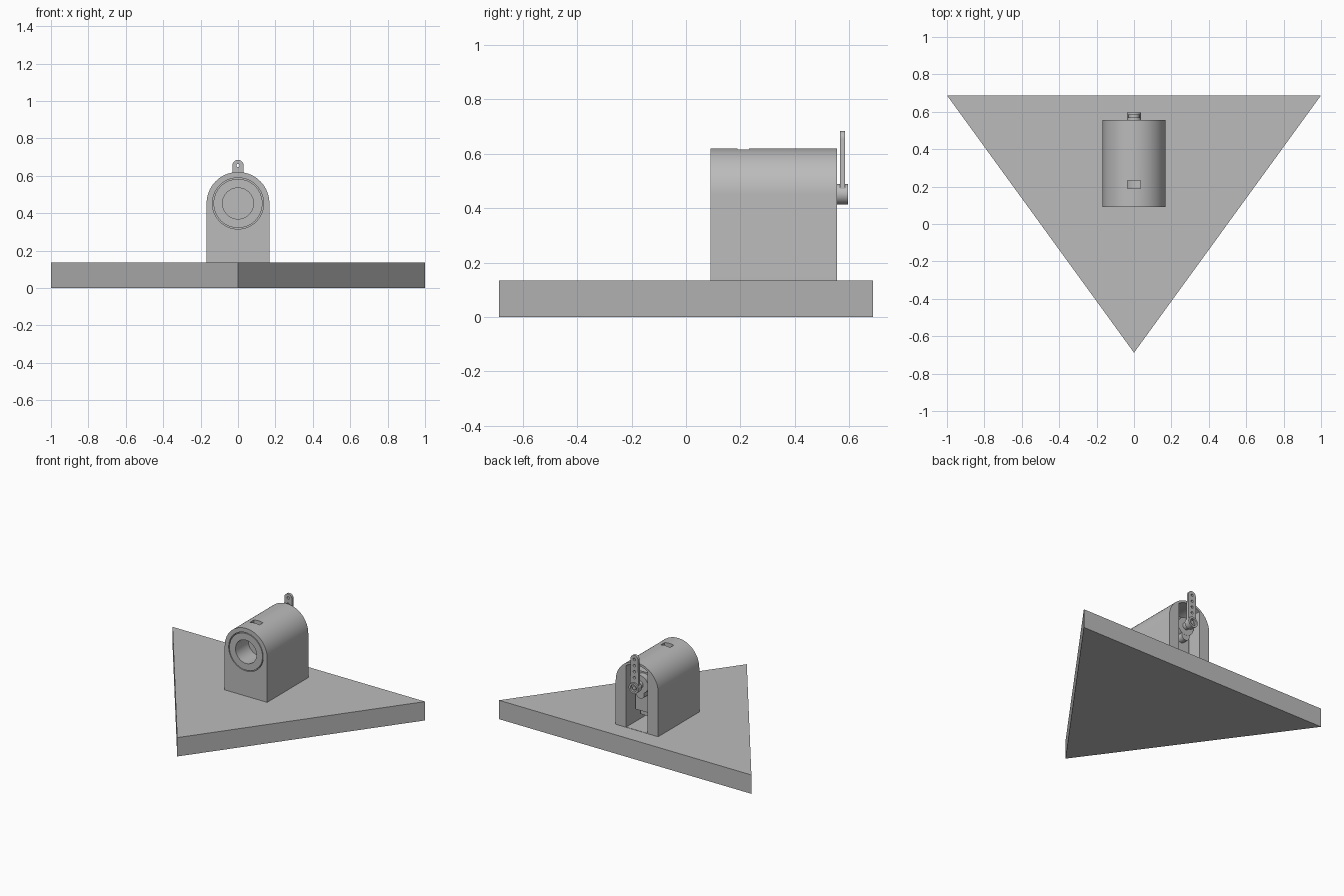
import bpy, bmesh, math
from mathutils import Vector

cube = bpy.data.objects.get("Cube")
if cube:
    bpy.data.objects.remove(cube, do_unlink=True)

grey = bpy.data.materials.new("light_grey")
grey.use_nodes = True
grey.diffuse_color = (0.5, 0.5, 0.5, 1)
grey.node_tree.nodes["Principled BSDF"].inputs["Base Color"].default_value = (0.5, 0.5, 0.5, 1)

AXIS = 0.452  # height of the bore and shaft axis


def prism(name, points, start, end, axis="Y"):
    """Extrude an outline: (x, z) points along y, or (x, y) points along z."""
    place = (lambda a, b, c: (a, c, b)) if axis == "Y" else (lambda a, b, c: (a, b, c))
    bm = bmesh.new()
    face = bm.faces.new([bm.verts.new(place(a, b, start)) for a, b in points])
    out = bmesh.ops.extrude_face_region(bm, geom=[face])["geom"]
    shift = Vector(place(0, 0, end - start))
    bmesh.ops.translate(bm, vec=shift, verts=[v for v in out if isinstance(v, bmesh.types.BMVert)])
    bmesh.ops.recalc_face_normals(bm, faces=bm.faces)
    mesh = bpy.data.meshes.new(name)
    bm.to_mesh(mesh)
    bm.free()
    mesh.materials.append(grey)
    obj = bpy.data.objects.new(name, mesh)
    bpy.context.collection.objects.link(obj)
    return obj


def arc(radius, z=AXIS, start=0, end=360, steps=48):
    span = math.radians(end - start)
    count = steps if end - start == 360 else steps + 1
    return [(radius * math.cos(math.radians(start) + span * i / steps),
             z + radius * math.sin(math.radians(start) + span * i / steps)) for i in range(count)]


def rect(half, low, high):
    return [(-half, low), (half, low), (half, high), (-half, high)]


def combine(obj, other, operation="DIFFERENCE"):
    mod = obj.modifiers.new(operation.title(), "BOOLEAN")
    mod.operation, mod.solver, mod.object = operation, "EXACT", other
    bpy.context.view_layer.objects.active = obj
    bpy.ops.object.modifier_apply(modifier=mod.name)
    bpy.data.objects.remove(other, do_unlink=True)


# Triangular base slab
prism("base", [(-1, 0.688), (0, -0.688), (1, 0.688)], 0, 0.135, "Z")

# Arched housing
housing = prism("housing", [(-0.168, 0.135), (0.168, 0.135)] + arc(0.168, start=0, end=180),
                0.09, 0.555)
# Rear opening, rounded at the top parallel to the shell
side = math.degrees(math.acos(0.085 / 0.152))
opening = [(-0.085, 0.137), (0.085, 0.137)] + arc(0.152, start=side, end=180 - side, steps=20)
combine(housing, prism("opening_cutter", opening, 0.27, 0.6))
# Front bore, ring groove and top slot
combine(housing, prism("bore_cutter", arc(0.083), 0.05, 0.235))
groove = prism("groove_cutter", arc(0.137, steps=64), 0.05, 0.13)
combine(groove, prism("groove_core", arc(0.131, steps=64), 0.04, 0.14))
combine(housing, groove)
combine(housing, prism("slot_cutter", rect(0.036, 0.5, 0.65), 0.19, 0.232))

# Servo body, mounting flange and gear turret
prism("servo_body", rect(0.066, 0.24, 0.525), 0.27, 0.475)
flange = prism("servo_flange", rect(0.066, 0.185, 0.58), 0.395, 0.42)
for z in (0.212, 0.553):
    combine(flange, prism("screw_cutter", arc(0.013, z, steps=20), 0.38, 0.44))
prism("servo_turret", arc(0.064), 0.475, 0.52)
prism("servo_small_turret", arc(0.032, 0.382, steps=32), 0.475, 0.519)
prism("servo_shaft", arc(0.025, steps=32), 0.52, 0.575)
prism("servo_cable_block", rect(0.04, 0.222, 0.24), 0.29, 0.33)

# Horn hub with screw recess
hub = prism("horn_hub", arc(0.038), 0.555, 0.595)
combine(hub, prism("recess_cutter", arc(0.024, steps=32), 0.58, 0.61))
prism("horn_screw", arc(0.014, steps=24), 0.575, 0.588)

# Horn arm with a row of holes
arm = prism("horn_arm", [(-0.033, AXIS + 0.015), (0.033, AXIS + 0.015)]
            + arc(0.03, 0.655, 0, 180, 24), 0.567, 0.585)
combine(arm, prism("hub_clearance", arc(0.037), 0.55, 0.6))
for z in (0.525, 0.568, 0.611, 0.655):
    combine(arm, prism("hole_cutter", arc(0.009, z, steps=20), 0.55, 0.6))

# Smooth the curved walls, keep the edges sharp
for obj in bpy.context.scene.objects:
    if obj.type == "MESH":
        bpy.ops.object.select_all(action="DESELECT")
        obj.select_set(True)
        bpy.context.view_layer.objects.active = obj
        bpy.ops.object.shade_smooth_by_angle(angle=math.radians(30))
